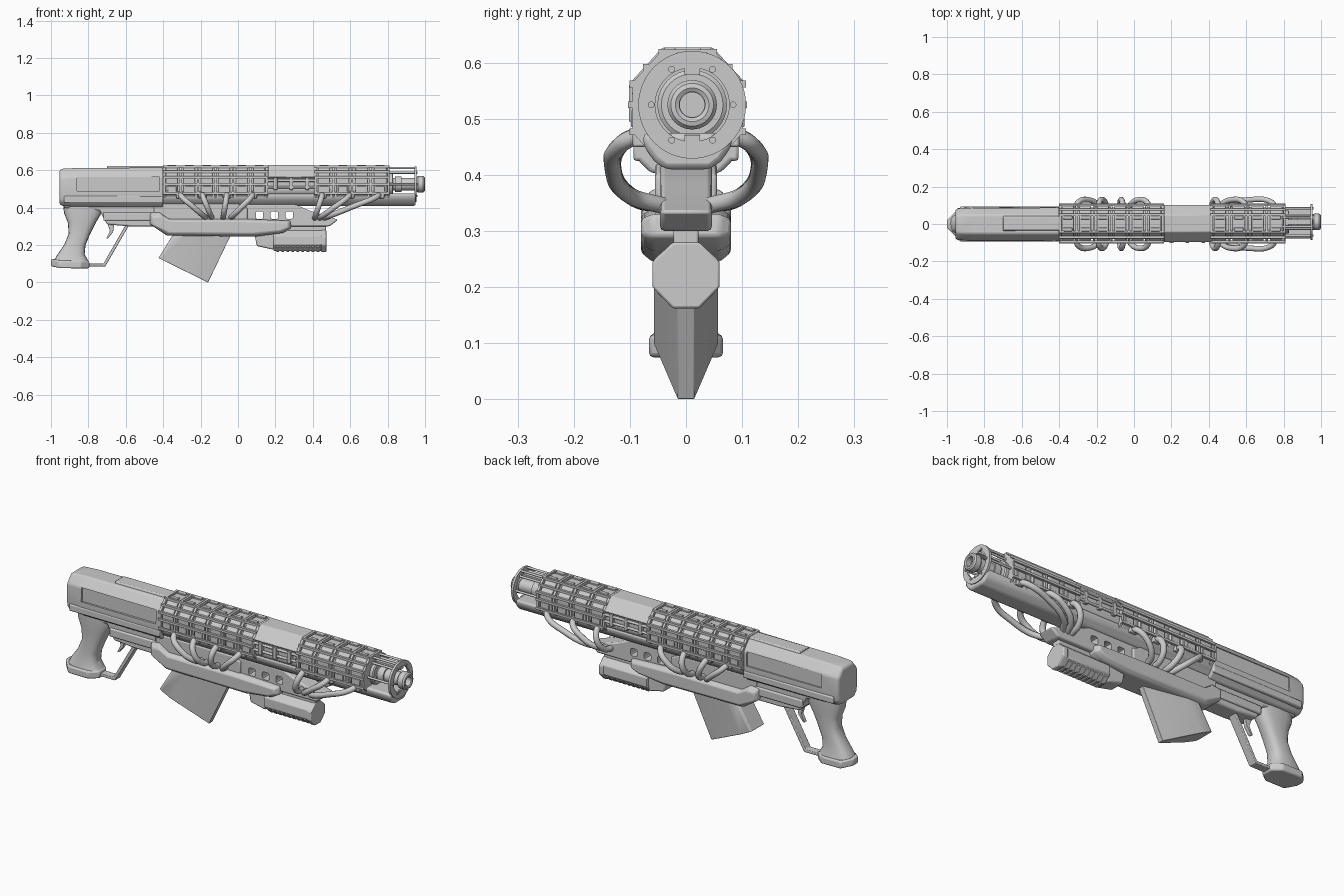
import bpy, bmesh, math
from mathutils import Vector

if "Cube" in bpy.data.objects:
    bpy.data.objects.remove(bpy.data.objects["Cube"])

CY, CZ = 0.003, 0.525


def finish(name, bm, bevel=0.0, seg=2):
    bmesh.ops.remove_doubles(bm, verts=bm.verts, dist=1e-6)
    bmesh.ops.recalc_face_normals(bm, faces=bm.faces)
    me = bpy.data.meshes.new(name)
    bm.to_mesh(me)
    bm.free()
    ob = bpy.data.objects.new(name, me)
    bpy.context.collection.objects.link(ob)
    if bevel:
        m = ob.modifiers.new("bevel", 'BEVEL')
        m.width, m.segments, m.limit_method = bevel, seg, 'ANGLE'
        m.angle_limit = math.radians(25)
    return ob


def loft(name, rings, bevel=0.0, seg=2, closed=False):
    """Skin a list of equal-length point rings; cap the ends unless closed."""
    bm = bmesh.new()
    vs = [[bm.verts.new(p) for p in r] for r in rings]
    n = len(vs[0])
    pairs = list(zip(vs, vs[1:])) + ([(vs[-1], vs[0])] if closed else [])
    for a, b in pairs:
        for i in range(n):
            j = (i + 1) % n
            bm.faces.new((a[i], a[j], b[j], b[i]))
    if not closed:
        bm.faces.new(vs[0])
        bm.faces.new(vs[-1])
    return finish(name, bm, bevel, seg)


def plate(name, pts, hw, bevel=0.0, cy=0.0):
    """Side profile (x, z) extruded across y."""
    return loft(name, [[(x, cy + s * hw, z) for x, z in pts] for s in (-1, 1)], bevel)


def beam(name, half, x0, x1, bevel=0.0, cy=CY):
    """Mirrored half section (y, z) extruded along x."""
    sec = half + [(-y, z) for y, z in reversed(half)]
    return loft(name, [[(x, cy + y, z) for y, z in sec] for x in (x0, x1)], bevel)


def box(name, x0, x1, y0, y1, z0, z1, bevel=0.0):
    return plate(name, [(x0, z0), (x1, z0), (x1, z1), (x0, z1)], (y1 - y0) / 2, bevel, (y0 + y1) / 2)


def lathe(name, prof, cy, cz, n=32, closed=False):
    """Profile (x, r) turned around an x axis."""
    ang = [2 * math.pi * i / n for i in range(n)]
    return loft(name, [[(x, cy + r * math.cos(a), cz + r * math.sin(a)) for a in ang]
                       for x, r in prof], closed=closed)


def tube(name, pts, rad):
    cu = bpy.data.curves.new(name, 'CURVE')
    cu.dimensions, cu.bevel_depth, cu.bevel_resolution = '3D', rad, 3
    cu.resolution_u, cu.use_fill_caps = 8, True
    sp = cu.splines.new('BEZIER')
    sp.bezier_points.add(len(pts) - 1)
    for bp, p in zip(sp.bezier_points, pts):
        bp.co = p
        bp.handle_left_type = bp.handle_right_type = 'AUTO'
    ob = bpy.data.objects.new(name, cu)
    bpy.context.collection.objects.link(ob)


def cut(ob, cutter):
    m = ob.modifiers.new("cut", 'BOOLEAN')
    m.operation, m.object, m.solver = 'DIFFERENCE', cutter, 'EXACT'
    cutter.hide_render = True
    cutter.hide_set(True)


# rear stock with recessed side panels
sec = [(0.05, 0.612), (0.088, 0.565), (0.09, 0.47), (0.085, 0.43), (0.06, 0.405)]
full = sec + [(-y, z) for y, z in reversed(sec)]
stock = loft("stock", [[(x, CY - 0.004 + y * s, 0.51 + (z - 0.51) * s) for y, z in full]
                       for x, s in ((-0.955, 0.86), (-0.94, 0.96), (-0.86, 1.0), (-0.40, 1.02))], 0.008, 3)
for s in (-1, 1):
    cut(stock, box("panel_cutter", -0.86, -0.42, *sorted((s * 0.081, s * 0.12)), 0.49, 0.565))
    box("stock_side_strip", -0.93, -0.40, *sorted((s * 0.06, s * 0.094)), 0.425, 0.462, 0.006)
beam("stock_top_plate", [(0.035, 0.622), (0.045, 0.60)], -0.70, -0.40, 0.003)

# core of the barrel housing and its smooth collars
octo = [(0.045, 0.625), (0.1, 0.565), (0.1, 0.475), (0.06, 0.43)]


def scaled(k):
    return [(y * k, CZ + (z - CZ) * k) for y, z in octo]


beam("housing_core", scaled(0.84), -0.41, 0.80, 0.01)
beam("middle_shell", [(0.045, 0.627), (0.101, 0.566), (0.09, 0.556)], 0.16, 0.41, 0.004)
for s in (-1, 1):
    for z in (0.545, 0.51):
        tube("middle_side_rod", [(0.15, CY + s * 0.092, z), (0.42, CY + s * 0.092, z)], 0.007)
    for x in (0.2, 0.285, 0.37):
        box("middle_clamp", x - 0.01, x + 0.01, *sorted((s * 0.08, s * 0.102)), 0.495, 0.56, 0.002)

# raised cells, thin frames and long rails of both vented sections
for x0, x1, n in ((-0.40, 0.16, 6), (0.41, 0.81, 4)):
    p = (x1 - x0) / n
    for i in range(n):
        c = x0 + p * (i + 0.5)
        beam("vent_cell", scaled(0.95), c - p * 0.33, c + p * 0.33, 0.005)
        for s in (-1, 1):
            box("side_tab", c - p * 0.25, c + p * 0.25, *sorted((CY + s * 0.09, CY + s * 0.101)), 0.485, 0.515, 0.002)
            box("top_tab", c - p * 0.25, c + p * 0.25, *sorted((CY + s * 0.022, CY + s * 0.042)), 0.612, 0.627, 0.002)
    for i in range(n + 1):
        c = min(max(x0 + p * i, x0 + 0.006), x1 - 0.006)
        beam("vent_frame", scaled(0.985), c - 0.006, c + 0.006)
    for s in (-1, 1):
        for y, z in ((0.046, 0.618), (0.074, 0.592), (0.098, 0.562), (0.1, 0.525), (0.098, 0.477)):
            box("long_rail", x0, x1, CY + s * y - 0.006, CY + s * y + 0.006, z - 0.006, z + 0.006)

# lower trough running to the muzzle
trough = [(0.08, 0.475), (0.078, 0.45), (0.06, 0.425), (0.04, 0.41)]
beam("barrel_trough", trough, -0.41, 0.95, 0.01)

# muzzle: front ring, six rods, barrel and bored tip
MY = 0.011
lathe("front_ring", [(0.943, 0.066), (0.943, 0.096), (0.955, 0.096), (0.955, 0.066)], MY, CZ, 48, True)
lathe("muzzle_base", [(0.79, 0.062), (0.825, 0.062), (0.83, 0.055)], MY, CZ)
lathe("barrel", [(0.80, 0.034), (0.97, 0.034), (0.97, 0.022), (0.80, 0.022)], MY, CZ, 32, True)
lathe("barrel_collar", [(0.84, 0.026), (0.84, 0.042), (0.875, 0.042), (0.875, 0.026)], MY, CZ, 32, True)
lathe("muzzle_tip", [(0.955, 0.023), (0.955, 0.038), (0.962, 0.044), (0.99, 0.044),
                     (0.998, 0.038), (1.0, 0.03), (0.996, 0.023)], MY, CZ, 40, True)
for i in range(6):
    a = i * math.pi / 3
    y, z = MY + 0.073 * math.cos(a), CZ + 0.073 * math.sin(a)
    lathe("muzzle_rod", [(0.79, 0.006), (0.96, 0.006)], y, z, 12)
for z in (0.585, 0.465):
    box("muzzle_bar", 0.79, 0.957, MY - 0.014, MY + 0.014, z - 0.006, z + 0.006)
for s in (-1, 1):
    lathe("muzzle_top_rod", [(0.79, 0.006), (0.95, 0.006)], MY + s * 0.025, 0.612, 12)

# central spine under the barrel, drilled with three holes
spine = plate("receiver_spine", [(-0.93, 0.42), (-0.93, 0.40), (-0.74, 0.385), (-0.70, 0.31), (-0.58, 0.30), (0.30, 0.30),
                                 (0.49, 0.30), (0.535, 0.335), (0.38, 0.385), (0.30, 0.42)], 0.046, 0.008)
for x in (0.115, 0.195, 0.275):
    cut(spine, box("hole_cutter", x - 0.02, x + 0.02, -0.2, 0.2, 0.34, 0.38, 0.009))
box("receiver_side_rail", -0.72, -0.44, -0.056, 0.056, 0.33, 0.375, 0.006)

# lower body, wide pod with tapered flanks
prof = [(-0.47, 0.37), (-0.47, 0.31), (-0.38, 0.25), (0.09, 0.245), (0.24, 0.265), (0.285, 0.29), (0.28, 0.33),
        (0.04, 0.34), (-0.37, 0.34), (-0.42, 0.375)]
mid = (-0.1, 0.30)
inner = [(mid[0] + (x - mid[0]) * 0.96, mid[1] + (z - mid[1]) * 0.7) for x, z in prof]
loft("lower_body", [[(x, y, z) for x, z in p] for y, p in
                    ((-0.08, inner), (-0.06, prof), (0.06, prof), (0.08, inner))], 0.006)
plate("upper_shoulder", [(-0.45, 0.42), (-0.45, 0.37), (-0.36, 0.33), (0.05, 0.33), (0.05, 0.40), (0.0, 0.42)], 0.055, 0.006)

# magazine, slanted and wedge-shaped toward its front edge
rings = []
for r, f in (((-0.345, 0.26), (-0.035, 0.26)), ((-0.425, 0.13), (-0.16, 0.0))):
    ring = []
    for u, h in ((0, 0.05), (0.04, 0.057), (0.25, 0.057), (1, 0.015)):
        ring.append((r[0] + (f[0] - r[0]) * u, h, r[1] + (f[1] - r[1]) * u))
    rings.append(ring + [(x, -y, z) for x, y, z in reversed(ring)])
loft("magazine", rings, 0.002)

# octagonal foregrip with ridges and mount
k = 0.057 * math.tan(math.pi / 8)
oct8 = [(k, 0.275), (0.057, 0.222 + k), (0.057, 0.222 - k), (k, 0.165)]
beam("foregrip", [(y, z + 0.004) for y, z in oct8], 0.19, 0.47, 0.004, 0.0)
plate("foregrip_rear", [(0.09, 0.25), (0.10, 0.195), (0.19, 0.175), (0.22, 0.27), (0.16, 0.29)], 0.042, 0.008)
plate("foregrip_mount", [(0.13, 0.31), (0.15, 0.25), (0.47, 0.25), (0.47, 0.31)], 0.022, 0.004)
for i in range(9):
    x = 0.205 + i * 0.027
    beam("foregrip_ridge", [(0.052, 0.21), (0.05, 0.188), (0.022, 0.163)], x, x + 0.014, 0, 0.0)
beam("foregrip_cap", [(k, 0.28), (0.06, 0.245), (0.06, 0.20), (k, 0.162)], 0.445, 0.472, 0.004, 0.0)

# pistol grip, rounded sections from top to flared base
rings = []
for z, x0, x1, h in ((0.415, -0.935, -0.72, 0.05), (0.37, -0.93, -0.73, 0.05), (0.32, -0.91, -0.76, 0.046),
                     (0.26, -0.905, -0.79, 0.044), (0.20, -0.93, -0.815, 0.045), (0.15, -0.965, -0.82, 0.05),
                     (0.115, -0.985, -0.80, 0.058)):
    c, w = (x0 + x1) / 2, (x1 - x0) / 2
    ring = []
    for i in range(20):
        a = 2 * math.pi * i / 20
        ca, sa = math.cos(a), math.sin(a)
        ring.append((c + w * math.copysign(abs(ca) ** 0.7, ca), h * math.copysign(abs(sa) ** 0.7, sa), z))
    rings.append(ring)
loft("pistol_grip", rings)
plan = [(-1.0, 0.02), (-0.955, 0.066), (-0.84, 0.066), (-0.795, 0.03)]
plan += [(x, -y) for x, y in reversed(plan)]
loft("grip_base", [[(x, y, z + (0.012 if x < -0.99 else 0)) for x, y in plan] for z in (0.075, 0.115)], 0.008)

# trigger guard and trigger
plate("trigger_guard", [(-0.60, 0.31), (-0.72, 0.10), (-0.82, 0.10), (-0.82, 0.085), (-0.71, 0.085), (-0.58, 0.31)], 0.022, 0.003)
plate("trigger", [(-0.70, 0.32), (-0.685, 0.275), (-0.705, 0.235), (-0.695, 0.235), (-0.668, 0.27), (-0.66, 0.32)], 0.01, 0.002)

# looping cables on both sides with sockets
cables = [(-0.31, -0.17), (-0.19, -0.14), (-0.06, -0.08), (0.08, -0.04), (0.45, 0.41), (0.60, 0.435), (0.76, 0.46)]
for s in (-1, 1):
    for a, b in cables:
        tube("cable", [(a, s * 0.075, 0.475), (a + (b - a) * 0.08, s * 0.115, 0.455),
                       (a + (b - a) * 0.45, s * 0.13, 0.41), (a + (b - a) * 0.85, s * 0.098, 0.362),
                       (b, s * 0.04, 0.345)], 0.015)
        box("cable_socket", a - 0.022, a + 0.022, *sorted((s * 0.07, s * 0.095)), 0.45, 0.485, 0.004)

# smooth shading with sharp edges kept
bpy.ops.object.select_all(action='DESELECT')
for ob in bpy.context.collection.objects:
    if ob.type == 'MESH' and not ob.hide_render:
        ob.select_set(True)
        bpy.context.view_layer.objects.active = ob
bpy.ops.object.shade_smooth_by_angle(angle=math.radians(35))
